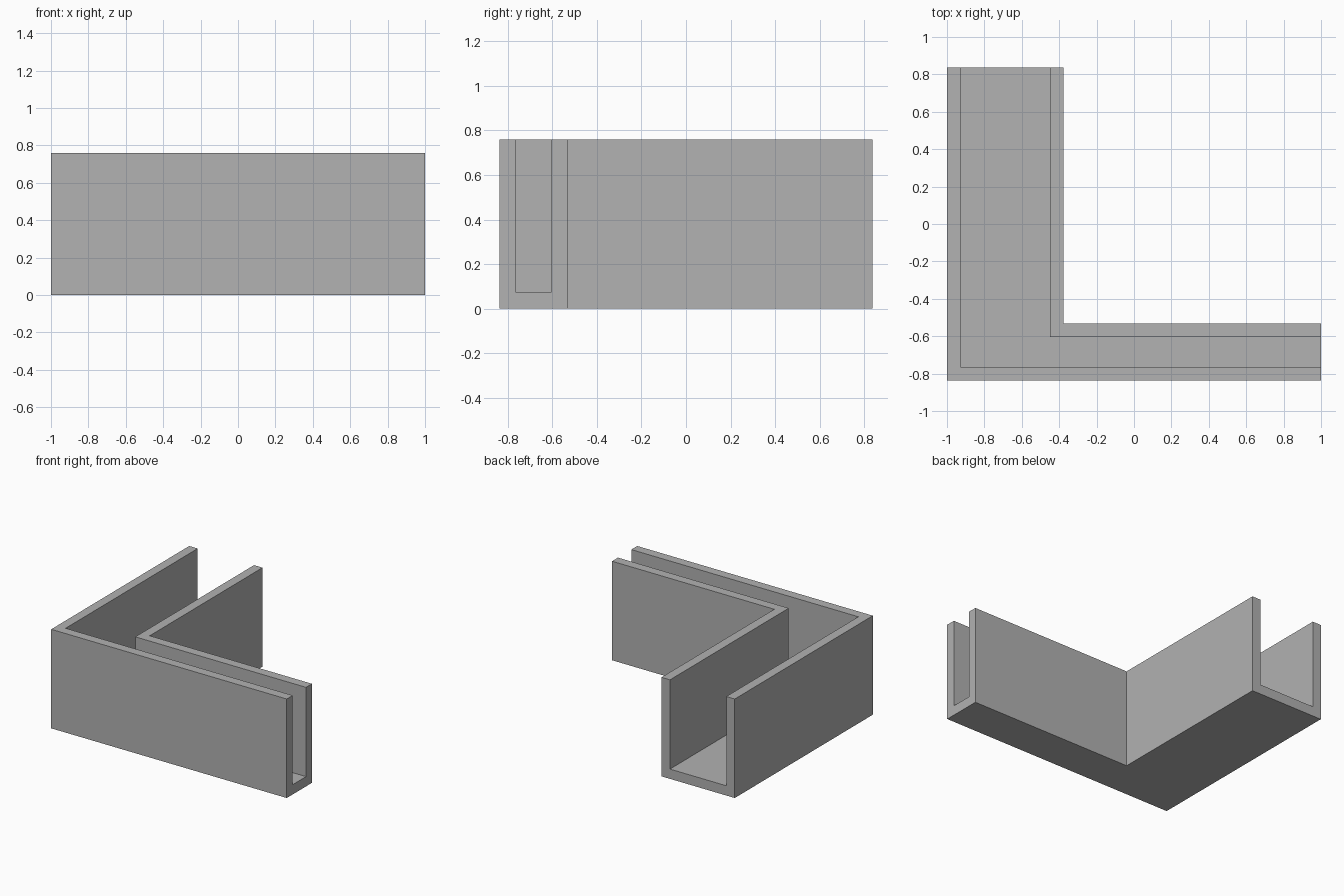
import bpy
import bmesh

cube = bpy.data.objects.get("Cube")
if cube:
    bpy.data.objects.remove(cube, do_unlink=True)

# Overall sizes
X, Y = 1.0, 0.837          # half extents
HEIGHT, FLOOR = 0.76, 0.075
WALL = 0.072
WIDE, NARROW = 0.622, 0.306  # widths of the two arms

grey = bpy.data.materials.new("plain grey")
grey.use_nodes = True
colour = (0.445, 0.445, 0.445, 1)
grey.diffuse_color = colour
grey.node_tree.nodes["Principled BSDF"].inputs["Base Color"].default_value = colour


def l_prism(name, inset, overshoot, z0, z1):
    """Extruded L, inset from the long sides and overshooting the open ends."""
    x0, y0 = -X + inset, -Y + inset
    x1, y1 = -X + WIDE - inset, -Y + NARROW - inset
    end_x, end_y = X + overshoot, Y + overshoot
    outline = [(x0, y0), (end_x, y0), (end_x, y1), (x1, y1), (x1, end_y), (x0, end_y)]
    bm = bmesh.new()
    face = bm.faces.new([bm.verts.new((x, y, z0)) for x, y in outline])
    top = bmesh.ops.extrude_face_region(bm, geom=[face])["geom"]
    verts = [g for g in top if isinstance(g, bmesh.types.BMVert)]
    bmesh.ops.translate(bm, verts=verts, vec=(0, 0, z1 - z0))
    bmesh.ops.recalc_face_normals(bm, faces=bm.faces)
    mesh = bpy.data.meshes.new(name)
    bm.to_mesh(mesh)
    bm.free()
    mesh.materials.append(grey)
    obj = bpy.data.objects.new(name, mesh)
    bpy.context.collection.objects.link(obj)
    return obj


# Solid corner piece, with a channel open at the top and both ends
channel = l_prism("corner_channel", 0, 0, 0, HEIGHT)
cutter = l_prism("channel_cutter", WALL, 0.1, FLOOR, HEIGHT + 0.1)
cutter.hide_render = True

cut = channel.modifiers.new("channel cut", "BOOLEAN")
cut.operation = "DIFFERENCE"
cut.solver = "EXACT"
cut.object = cutter
bpy.context.view_layer.objects.active = channel
bpy.ops.object.modifier_apply(modifier=cut.name)
bpy.data.objects.remove(cutter, do_unlink=True)
